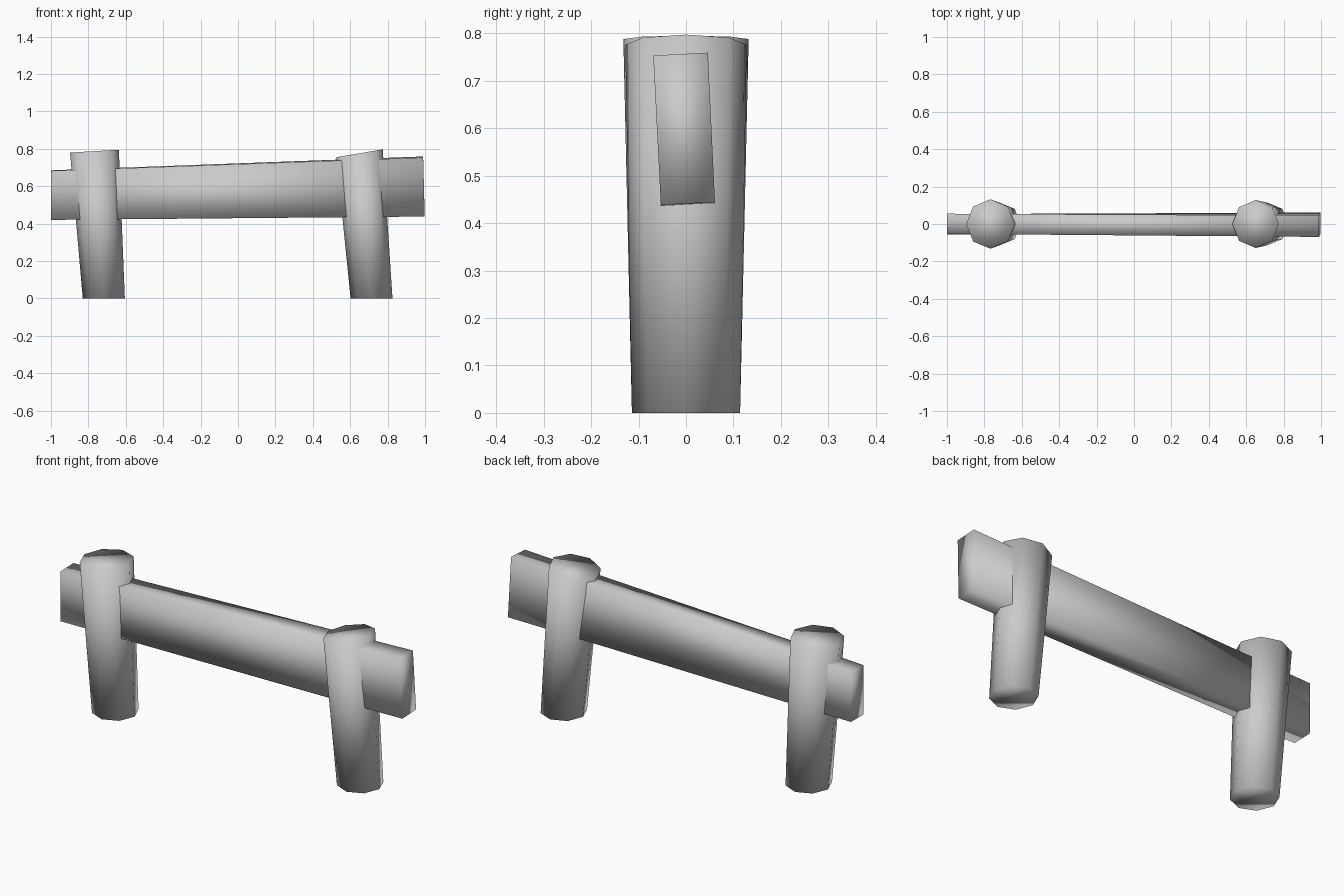
import bpy, bmesh, math

if "Cube" in bpy.data.objects:
    bpy.data.objects.remove(bpy.data.objects["Cube"])


def finish(name, bm):
    bmesh.ops.recalc_face_normals(bm, faces=bm.faces)
    mesh = bpy.data.meshes.new(name)
    bm.to_mesh(mesh)
    bm.free()
    mesh.shade_smooth()
    obj = bpy.data.objects.new(name, mesh)
    bpy.context.collection.objects.link(obj)
    return obj


def loft(name, rings):
    """Closed solid from matching rings of points."""
    bm = bmesh.new()
    loops = [[bm.verts.new(p) for p in ring] for ring in rings]
    n = len(loops[0])
    for a, b in zip(loops, loops[1:]):
        for i in range(n):
            j = (i + 1) % n
            bm.faces.new((a[i], a[j], b[j], b[i]))
    bm.faces.new(loops[0])
    bm.faces.new(loops[-1])
    return finish(name, bm)


def ring(x0, z0, x1, z1, ry, sides=8):
    """Octagon whose left and right corners are (x0, z0) and (x1, z1)."""
    pts = []
    for i in range(sides):
        a = 2 * math.pi * i / sides
        t = (1 + math.cos(a)) / 2
        pts.append((x0 + (x1 - x0) * t, ry * math.sin(a), z0 + (z1 - z0) * t))
    return pts


# Leaning posts, wider at the tilted top
loft("left_post", [ring(-0.83, 0, -0.605, 0, 0.114),
                   ring(-0.898, 0.78, -0.637, 0.795, 0.132)])
loft("right_post", [ring(0.602, 0, 0.826, 0, 0.114),
                    ring(0.526, 0.755, 0.774, 0.797, 0.128)])

# Rail: slightly twisted plank that grows to the right
loft("rail", [
    [(-1, -0.055, 0.42), (-1, 0.053, 0.422), (-1, 0.055, 0.685), (-1, -0.053, 0.682)],
    [(0.998, -0.053, 0.438), (0.998, 0.061, 0.444),
     (0.99, 0.046, 0.759), (0.99, -0.069, 0.753)],
])
